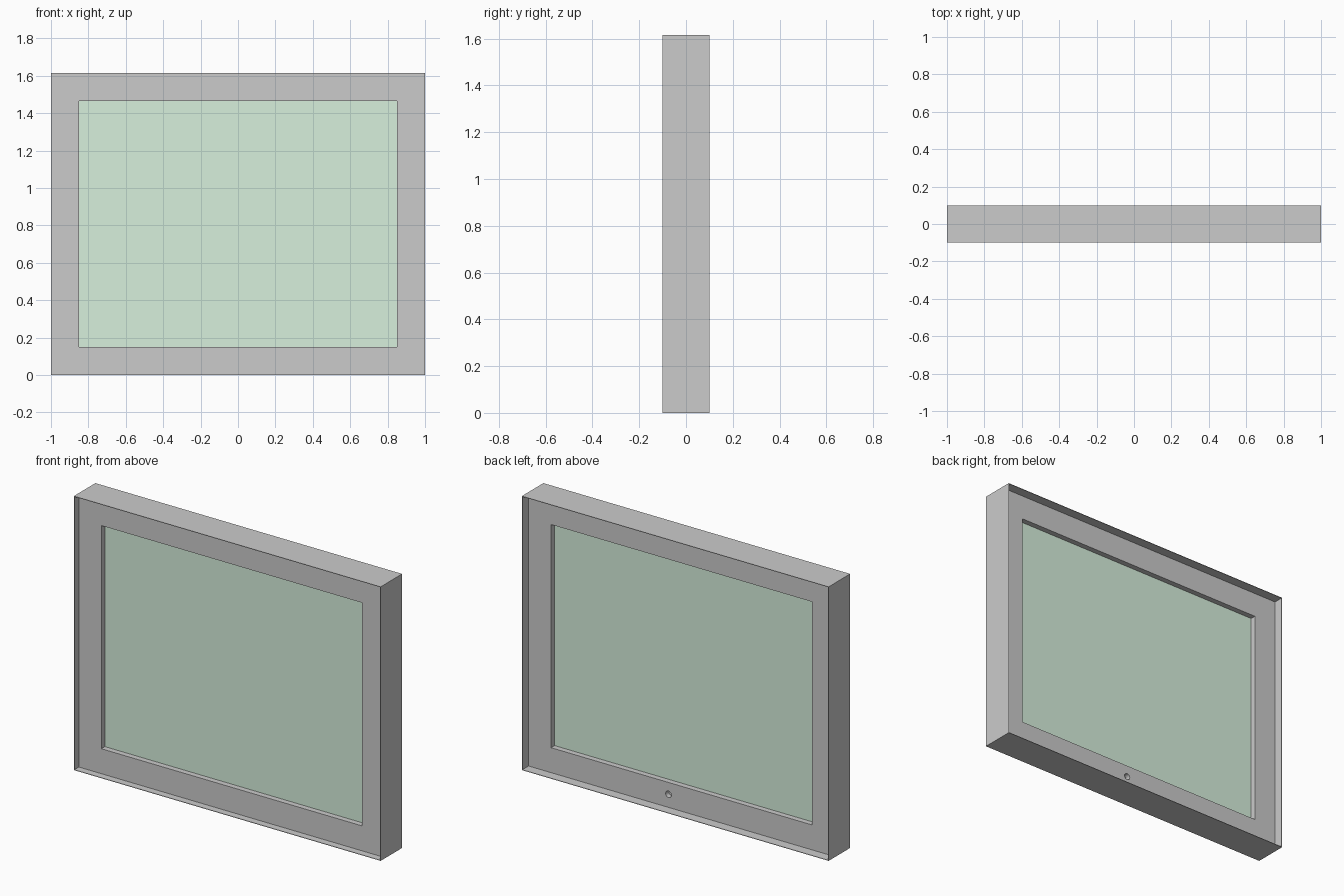
import bpy, bmesh
from math import pi

if "Cube" in bpy.data.objects:
    bpy.data.objects.remove(bpy.data.objects["Cube"])

W, H = 1.0, 1.615            # half width, height
LIP, RAIL = 0.003, 0.15      # casing thickness, distance to the glass


def finish(name, bm):
    bmesh.ops.recalc_face_normals(bm, faces=bm.faces)
    me = bpy.data.meshes.new(name)
    bm.to_mesh(me)
    bm.free()
    ob = bpy.data.objects.new(name, me)
    bpy.context.collection.objects.link(ob)
    return ob


def rect(inset):
    a = W - inset
    return [(-a, inset), (a, inset), (a, H - inset), (-a, H - inset)]


def ring(name, outer, inner, y0, y1):
    """Rectangular frame: a four-point section swept around the rectangle."""
    bm = bmesh.new()
    section = [(outer, y0), (inner, y0), (inner, y1), (outer, y1)]
    loops = [[bm.verts.new((x, y, z)) for x, z in rect(i)] for i, y in section]
    for s in range(4):
        a, b = loops[s], loops[(s + 1) % 4]
        for k in range(4):
            n = (k + 1) % 4
            bm.faces.new((a[k], a[n], b[n], b[k]))
    return finish(name, bm)


# Thin outer casing and the recessed sash inside it
ring("outer_casing", 0, LIP, -0.1, 0.1)
sash = ring("sash_frame", LIP, RAIL, -0.058, 0.042)

# Small round hole in the back of the bottom rail
bpy.ops.mesh.primitive_cylinder_add(vertices=24, radius=0.019, depth=0.06,
                                    location=(0.085, 0.042, 0.08), rotation=(pi / 2, 0, 0))
cutter = bpy.context.object
cutter.name = "hole_cutter"
cutter.hide_render = True
mod = sash.modifiers.new("hole", 'BOOLEAN')
mod.object = cutter
mod.operation = 'DIFFERENCE'
mod.solver = 'EXACT'
bpy.context.view_layer.objects.active = sash
bpy.ops.object.modifier_apply(modifier="hole")
bpy.data.objects.remove(cutter)

# Glass pane
bm = bmesh.new()
bmesh.ops.create_cube(bm, size=1)
bmesh.ops.scale(bm, vec=(2 * (W - RAIL), 0.034, H - 2 * RAIL), verts=bm.verts)
bmesh.ops.translate(bm, vec=(0, -0.008, H / 2), verts=bm.verts)
glass = finish("glass_pane", bm)
mat = bpy.data.materials.new("green_glass")
mat.diffuse_color = (0.68, 0.87, 0.72, 1)
mat.use_nodes = True
mat.node_tree.nodes["Principled BSDF"].inputs["Base Color"].default_value = mat.diffuse_color
glass.data.materials.append(mat)
